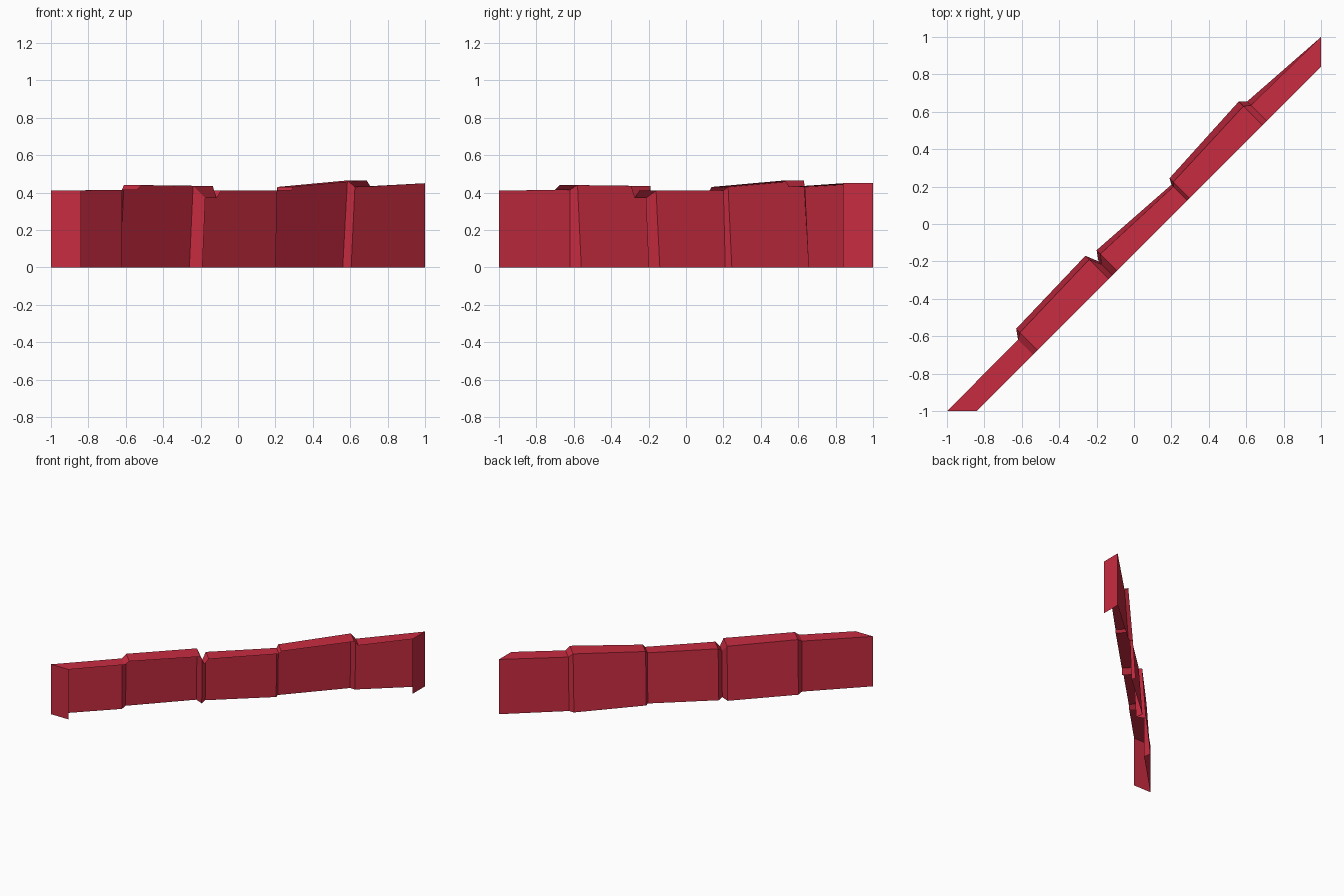
import bpy
import bmesh
from mathutils import Vector

default_cube = bpy.data.objects.get("Cube")
if default_cube:
    bpy.data.objects.remove(default_cube, do_unlink=True)

# One flat red for the whole wall
red = bpy.data.materials.new("wall_red")
red.use_nodes = True
red_value = (0.58, 0.025, 0.052, 1)
red.diffuse_color = red_value
red.node_tree.nodes["Principled BSDF"].inputs["Base Color"].default_value = red_value

# Stations along the wall: foot x, foot y, inward lean of the top, height
stations = [
    (-1, -1, 0, 0.41),
    (-0.62, -0.62, 0, 0.415),
    (-0.63, -0.56, 0.02, 0.44),
    (-0.26, -0.17, 0.02, 0.435),
    (-0.19, -0.2, 0.015, 0.37),
    (-0.2, -0.14, 0.02, 0.41),
    (0.2, 0.21, 0.01, 0.41),
    (0.19, 0.245, 0.02, 0.43),
    (0.56, 0.655, 0.025, 0.465),
    (0.605, 0.655, 0.02, 0.43),
    (1, 1, 0, 0.45),
]
thickness = 0.16  # measured along x, because the wall runs diagonally


def build_part(name, quads):
    """Make one object out of flat quads, joining the shared corners."""
    mesh = bpy.data.meshes.new(name)
    bm = bmesh.new()
    for quad in quads:
        bm.faces.new([bm.verts.new(corner) for corner in quad])
    bmesh.ops.remove_doubles(bm, verts=bm.verts, dist=0.0001)
    bm.to_mesh(mesh)
    bm.free()
    mesh.materials.append(red)
    part = bpy.data.objects.new(name, mesh)
    bpy.context.collection.objects.link(part)
    return part


def front_corner(top):
    """Square across the wall from the back top edge to the straight front edge."""
    x = (top.x + top.y + thickness) / 2
    return Vector((x, x - thickness, top.z))


feet = [Vector((x, y, 0)) for x, y, lean, height in stations]
tops = [Vector((x + lean, y - lean, height)) for x, y, lean, height in stations]
fronts = [front_corner(top) for top in tops]

# Both ends are cut square to the axes rather than square to the wall
fronts[0] = tops[0] + Vector((thickness, 0, 0))
fronts[-1] = tops[-1] - Vector((0, thickness, 0))


def drop(point):
    return Vector((point.x, point.y, 0))


spans = range(len(stations) - 1)

# Leaning back panels with the folded joints between them
build_part("back_panels", [
    (feet[i + 1], feet[i], tops[i], tops[i + 1]) for i in spans])

# Stepped top strip; the front and underside stay open
build_part("top_strip", [
    (tops[i + 1], tops[i], fronts[i], fronts[i + 1]) for i in spans])

# End plates
build_part("right_end_plate", [(feet[0], drop(fronts[0]), fronts[0], tops[0])])
build_part("left_end_plate", [(drop(fronts[-1]), feet[-1], tops[-1], fronts[-1])])
